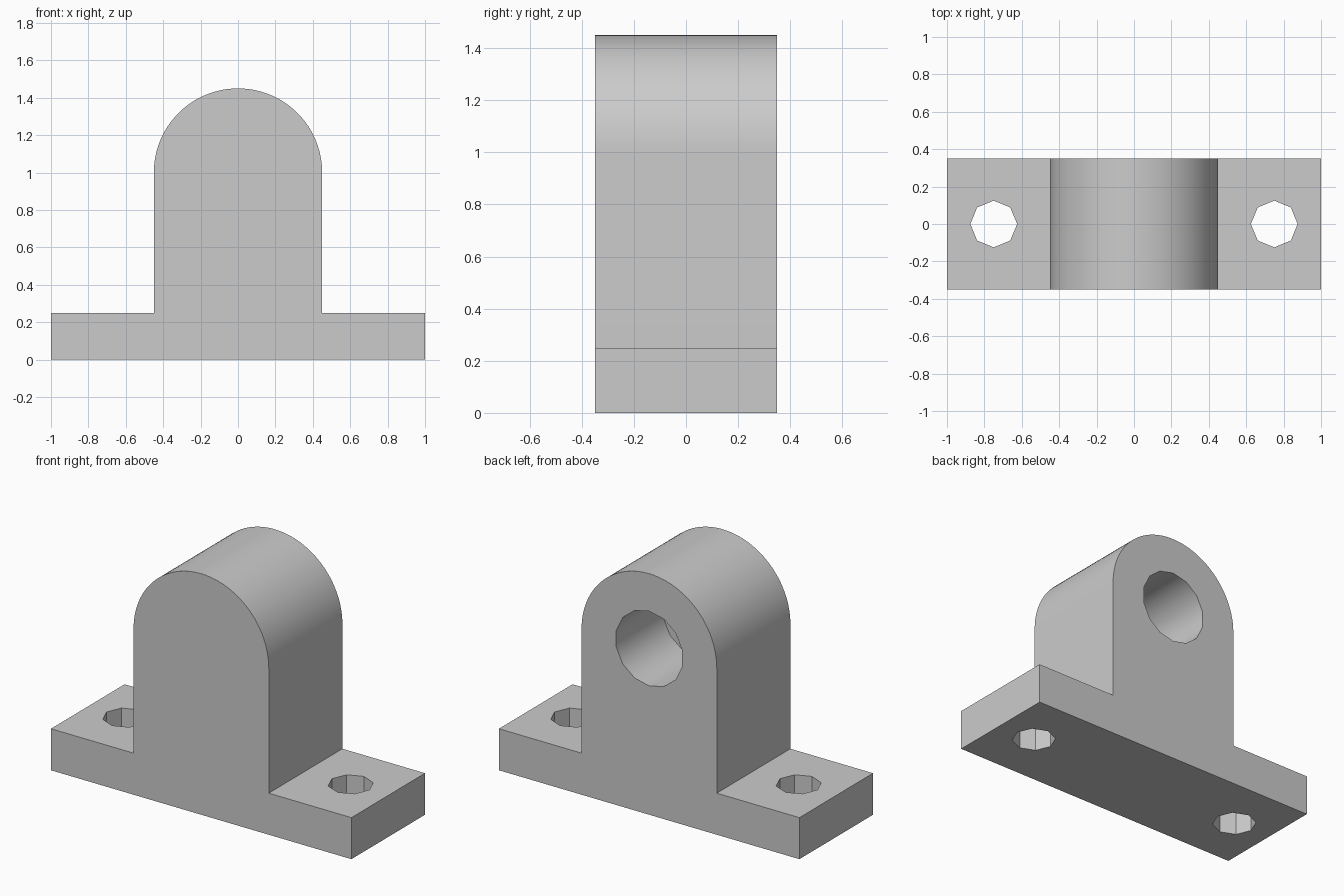
import bpy
import bmesh
from math import cos, sin, pi, radians
from mathutils import Matrix, Vector

HALF_LENGTH, HALF_DEPTH = 1.0, 0.35
BASE_HEIGHT, ARCH_RADIUS, ARCH_CENTRE = 0.25, 0.45, 1.0
BORE_RADIUS, BORE_DEPTH = 0.225, 0.45
BOLT_RADIUS, BOLT_X = 0.125, 0.75
ARCH_STEPS = 48

cube = bpy.data.objects.get("Cube")
if cube:
    bpy.data.objects.remove(cube, do_unlink=True)

# Single plain grey
GREY = (0.6, 0.6, 0.6, 1)
grey = bpy.data.materials.new("plain_grey")
grey.use_nodes = True
grey.diffuse_color = GREY
grey.node_tree.nodes["Principled BSDF"].inputs["Base Color"].default_value = GREY


def make_object(name, bm):
    bmesh.ops.recalc_face_normals(bm, faces=bm.faces)
    mesh = bpy.data.meshes.new(name)
    bm.to_mesh(mesh)
    bm.free()
    mesh.materials.append(grey)
    obj = bpy.data.objects.new(name, mesh)
    bpy.context.collection.objects.link(obj)
    return obj


def activate(obj):
    bpy.ops.object.select_all(action="DESELECT")
    obj.select_set(True)
    bpy.context.view_layer.objects.active = obj


def drill(target, name, radius, length, sides, matrix):
    """Cut a cylindrical hole, then discard the cutter."""
    bm = bmesh.new()
    bmesh.ops.create_cone(bm, cap_ends=True, segments=sides, radius1=radius,
                          radius2=radius, depth=length, matrix=matrix)
    cutter = make_object(name, bm)
    cutter.hide_render = True
    cut = target.modifiers.new(name, "BOOLEAN")
    cut.operation = "DIFFERENCE"
    cut.solver = "EXACT"
    cut.object = cutter
    activate(target)
    bpy.ops.object.modifier_apply(modifier=cut.name)
    bpy.data.objects.remove(cutter, do_unlink=True)


# Bracket body: flanged base and round-topped upright as one extruded profile
profile = [(-ARCH_RADIUS, BASE_HEIGHT), (-HALF_LENGTH, BASE_HEIGHT), (-HALF_LENGTH, 0),
           (HALF_LENGTH, 0), (HALF_LENGTH, BASE_HEIGHT), (ARCH_RADIUS, BASE_HEIGHT)]
for i in range(ARCH_STEPS + 1):
    a = pi * i / ARCH_STEPS
    profile.append((ARCH_RADIUS * cos(a), ARCH_CENTRE + ARCH_RADIUS * sin(a)))

bm = bmesh.new()
face = bm.faces.new([bm.verts.new((x, -HALF_DEPTH, z)) for x, z in profile])
extruded = bmesh.ops.extrude_face_region(bm, geom=[face], use_keep_orig=True)
moved = [v for v in extruded["geom"] if isinstance(v, bmesh.types.BMVert)]
bmesh.ops.translate(bm, verts=moved, vec=Vector((0, 2 * HALF_DEPTH, 0)))
bracket = make_object("bracket", bm)

# Blind bore entering from the back
drill(bracket, "bore_cutter", BORE_RADIUS, 2 * BORE_DEPTH, 14,
      Matrix.Translation((0, HALF_DEPTH, ARCH_CENTRE)) @ Matrix.Rotation(pi / 2, 4, "X"))

# Bolt holes through both flanges
for side in (-1, 1):
    drill(bracket, "bolt_hole_cutter", BOLT_RADIUS, 4 * BASE_HEIGHT, 8,
          Matrix.Translation((side * BOLT_X, 0, BASE_HEIGHT / 2)))

activate(bracket)
bpy.ops.object.shade_smooth_by_angle(angle=radians(30))
